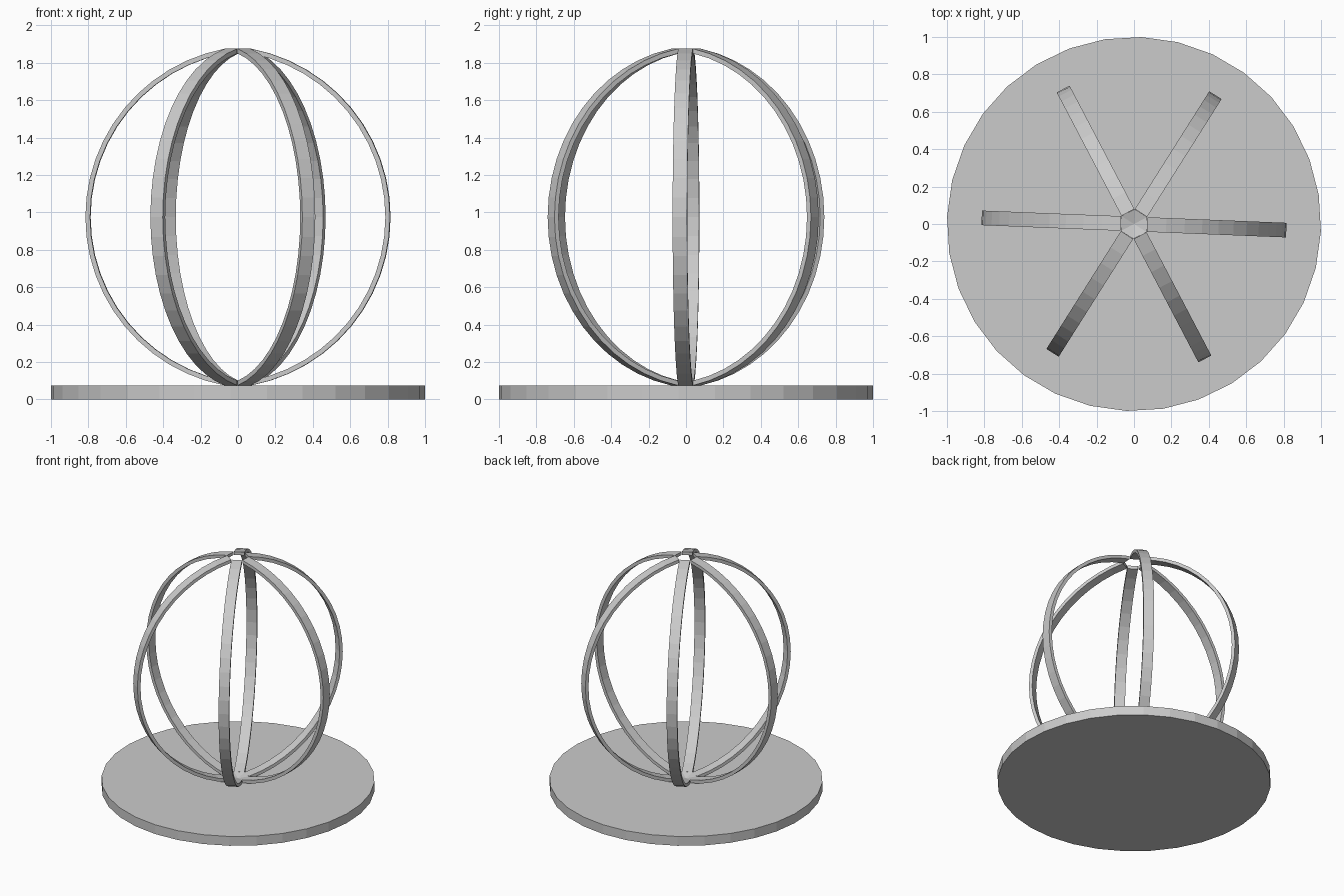
import bpy, bmesh
from math import sin, cos, pi, asin, radians
from mathutils import Matrix

if "Cube" in bpy.data.objects:
    bpy.data.objects.remove(bpy.data.objects["Cube"])

TURN = radians(-2.3)      # small twist shared by all parts
BASE_H = 0.075
HALF_H = 0.9              # half the cage height
HUB_R = 0.07              # where rib ends meet in a hexagon
REACH = 0.815             # widest rib distance from the axis
WIDTH, THICK, STEPS = 0.078, 0.025, 24

gray = bpy.data.materials.new("plain gray")
gray.use_nodes = True
gray.diffuse_color = (0.6, 0.6, 0.6, 1)
gray.node_tree.nodes["Principled BSDF"].inputs["Base Color"].default_value = (0.6, 0.6, 0.6, 1)


def add_object(name, bm):
    bmesh.ops.recalc_face_normals(bm, faces=bm.faces)
    mesh = bpy.data.meshes.new(name)
    bm.to_mesh(mesh)
    bm.free()
    mesh.materials.append(gray)
    obj = bpy.data.objects.new(name, mesh)
    bpy.context.collection.objects.link(obj)
    return obj


def make_rib(angle):
    """Flat bar bent along an arc from the base to the crown."""
    bm = bmesh.new()
    sag = REACH - HUB_R
    radius = (HALF_H ** 2 + sag ** 2) / (2 * sag)
    centre = REACH - radius
    inner = radius - THICK
    end_out = asin(HALF_H / radius)
    end_in = pi / 2 - asin((HUB_R - centre) / inner)
    rings = []
    for i in range(STEPS + 1):
        t = 2 * i / STEPS - 1
        ring = []
        for r, end, y in ((radius, end_out, -1), (radius, end_out, 1),
                          (inner, end_in, 1), (inner, end_in, -1)):
            ring.append(bm.verts.new((centre + r * cos(t * end), y * WIDTH / 2,
                                      BASE_H + HALF_H + r * sin(t * end))))
        rings.append(ring)
    for a, b in zip(rings, rings[1:]):
        for k in range(4):
            n = (k + 1) % 4
            bm.faces.new((a[k], a[n], b[n], b[k]))
    bm.faces.new(rings[0])
    bm.faces.new(rings[-1])
    bm.transform(Matrix.Rotation(angle, 4, 'Z'))
    return bm


# Round base plate
bm = bmesh.new()
bmesh.ops.create_cone(bm, cap_ends=True, segments=32, radius1=1, radius2=1, depth=BASE_H,
                      matrix=Matrix.Translation((0, 0, BASE_H / 2)) @ Matrix.Rotation(TURN, 4, 'Z'))
add_object("base_plate", bm)

# Six cage ribs
for i in range(6):
    add_object(f"cage_rib_{i + 1}", make_rib(TURN + i * pi / 3))

# Shallow dish where the lower rib ends meet
bm = bmesh.new()
tip = bm.verts.new((0, 0, BASE_H + 0.005))
rim = [bm.verts.new((0.08 * cos(TURN + (i + 0.5) * pi / 3),
                     0.08 * sin(TURN + (i + 0.5) * pi / 3), BASE_H + THICK))
       for i in range(6)]
for i in range(6):
    bm.faces.new((tip, rim[i], rim[(i + 1) % 6]))
add_object("lower_hub", bm)
